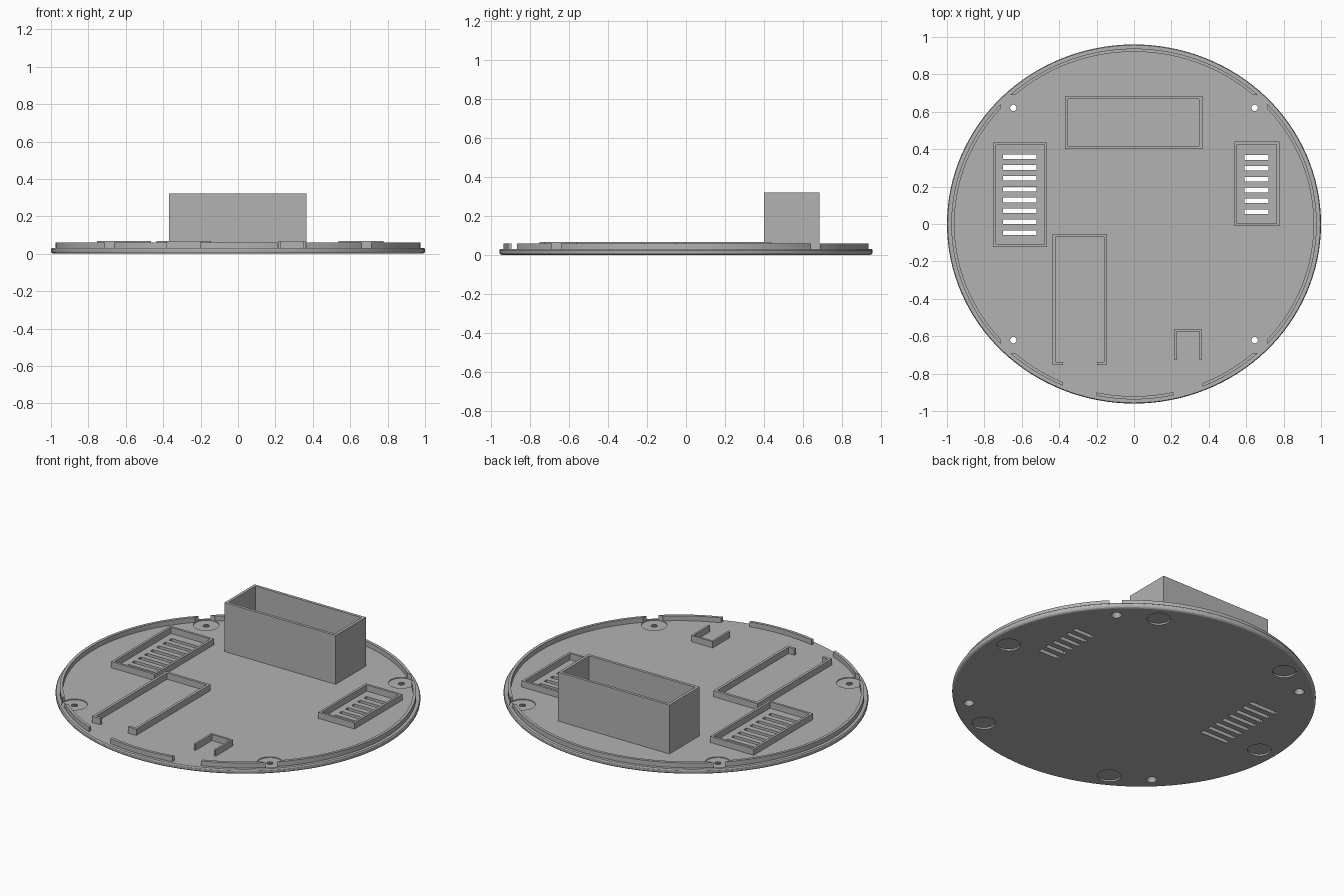
import bpy, bmesh, math
from mathutils import Matrix, Vector

if "Cube" in bpy.data.objects:
    bpy.data.objects.remove(bpy.data.objects["Cube"], do_unlink=True)

grey = bpy.data.materials.new("plain grey")
grey.use_nodes = True
COLOUR = (0.45, 0.45, 0.45, 1)
grey.diffuse_color = COLOUR
grey.node_tree.nodes["Principled BSDF"].inputs["Base Color"].default_value = COLOUR

OVAL = 0.96       # depth of the oval compared with its width
FLOOR = 0.03      # top of the base plate
RIB = 0.067       # top of the low ribs
SEGMENTS = 128


def finish(name, bm, smooth=False):
    bmesh.ops.recalc_face_normals(bm, faces=bm.faces)
    mesh = bpy.data.meshes.new(name)
    bm.to_mesh(mesh)
    bm.free()
    mesh.materials.append(grey)
    obj = bpy.data.objects.new(name, mesh)
    bpy.context.collection.objects.link(obj)
    if smooth:
        shade(obj)
    return obj


def activate(obj):
    bpy.ops.object.select_all(action='DESELECT')
    obj.select_set(True)
    bpy.context.view_layer.objects.active = obj


def shade(obj):
    activate(obj)
    bpy.ops.object.shade_smooth_by_angle(angle=math.radians(25))


def add_box(bm, x0, x1, y0, y1, z0, z1):
    place = Matrix.Translation(((x0 + x1) / 2, (y0 + y1) / 2, (z0 + z1) / 2))
    size = Matrix.Diagonal((x1 - x0, y1 - y0, z1 - z0, 1))
    bmesh.ops.create_cube(bm, size=1, matrix=place @ size)


def add_cone(bm, x, y, r0, r1, z0, z1):
    bmesh.ops.create_cone(bm, cap_ends=True, segments=40, radius1=r0, radius2=r1,
                          depth=z1 - z0, matrix=Matrix.Translation((x, y, (z0 + z1) / 2)))


def oval_loop(bm, radius, inset, z):
    loop = []
    for i in range(SEGMENTS):
        a = math.tau * i / SEGMENTS
        loop.append(bm.verts.new(((radius - inset) * math.cos(a),
                                  (radius * OVAL - inset) * math.sin(a), z)))
    return loop


def bridge(bm, a, b):
    for i in range(SEGMENTS):
        j = (i + 1) % SEGMENTS
        bm.faces.new((a[i], a[j], b[j], b[i]))


def carve(obj, bm):
    cutter = finish("cutter", bm)
    cutter.hide_render = True
    mod = obj.modifiers.new("carve", 'BOOLEAN')
    mod.operation = 'DIFFERENCE'
    mod.solver = 'EXACT'
    mod.object = cutter
    activate(obj)
    bpy.ops.object.modifier_apply(modifier=mod.name)
    bpy.data.objects.remove(cutter, do_unlink=True)


def strip_wall(name, points, thick, z1, closed=False):
    """Wall of even thickness whose outer edge follows points, counter-clockwise."""
    pts = [Vector(p) for p in points]
    n = len(pts)
    inner = []
    for i, p in enumerate(pts):
        shift = Vector((0, 0))
        if closed or i > 0:
            d = (p - pts[i - 1]).normalized()
            shift += Vector((-d.y, d.x))
        if closed or i < n - 1:
            d = (pts[(i + 1) % n] - p).normalized()
            shift += Vector((-d.y, d.x))
        inner.append(p + shift * thick)
    bm = bmesh.new()
    rows = [[bm.verts.new((p.x, p.y, z)) for p in side]
            for side, z in ((pts, FLOOR), (pts, z1), (inner, z1), (inner, FLOOR))]
    for i in range(n if closed else n - 1):
        j = (i + 1) % n
        for k in range(4):
            a, b = rows[k], rows[(k + 1) % 4]
            bm.faces.new((a[i], a[j], b[j], b[i]))
    if not closed:
        for i in (0, n - 1):
            bm.faces.new([row[i] for row in rows])
    return finish(name, bm)


def rect(x0, x1, y0, y1):
    return [(x0, y0), (x1, y0), (x1, y1), (x0, y1)]


screws = [(sx * 0.645, sy * 0.621) for sx in (-1, 1) for sy in (-1, 1)]

# Base plate with a rounded lower edge
bm = bmesh.new()
profile = [(0.012, 0), (0.005, 0.004), (0.001, 0.010), (0, 0.017), (0, 0.024), (0.004, FLOOR)]
loops = [oval_loop(bm, 1, inset, z) for inset, z in profile]
for a, b in zip(loops, loops[1:]):
    bridge(bm, a, b)
bm.faces.new(loops[0])
bm.faces.new(loops[-1])
plate = finish("base_plate", bm)

# Shallow seats around the screw holes
bm = bmesh.new()
for x, y in screws:
    add_cone(bm, x, y, 0.07, 0.07, FLOOR - 0.005, 0.1)
carve(plate, bm)

# Screw holes, foot recesses and vent slots
bm = bmesh.new()
for x, y in screws:
    add_cone(bm, x, y, 0.032, 0.012, -0.005, 0.035)
for i in range(6):
    a = math.tau * i / 6
    add_cone(bm, 0.885 * math.cos(a), 0.85 * math.sin(a), 0.064, 0.064, -0.05, 0.01)
for x0, x1, top, count in ((-0.70, -0.52, 0.36, 8), (0.59, 0.72, 0.356, 6)):
    for i in range(count):
        y = top - i * 0.058
        add_box(bm, x0, x1, y - 0.0125, y + 0.0125, -0.05, 0.1)
carve(plate, bm)
shade(plate)

# Raised rim, broken at the screws and by two front gaps
bm = bmesh.new()
ring = [oval_loop(bm, 0.977, inset, z)
        for inset, z in ((0, FLOOR), (0, 0.059), (0.017, 0.059), (0.017, FLOOR))]
for k in range(4):
    bridge(bm, ring[k], ring[(k + 1) % 4])
rim = finish("rim", bm)
bm = bmesh.new()
for x, y in screws:
    add_cone(bm, x, y, 0.07, 0.07, 0, 0.1)
for x0, x1 in ((-0.38, -0.20), (0.21, 0.365)):
    add_box(bm, x0, x1, -1, -0.8, 0, 0.1)
carve(rim, bm)
shade(rim)

# Tall open box and the two vent frames
strip_wall("tall_box", rect(-0.37, 0.365, 0.40, 0.685), 0.017, 0.322, True)
strip_wall("right_vent_frame", rect(-0.753, -0.465, -0.122, 0.437), 0.014, RIB, True)
strip_wall("left_vent_frame", rect(0.537, 0.777, -0.01, 0.44), 0.014, RIB, True)

# Long open bay with inward lips, and the small bracket
strip_wall("long_bay", [(-0.198, -0.754), (-0.144, -0.754), (-0.144, -0.053),
                        (-0.436, -0.053), (-0.436, -0.754), (-0.38, -0.754)], 0.016, RIB)
strip_wall("small_bracket", [(0.361, -0.727), (0.361, -0.562),
                             (0.217, -0.562), (0.217, -0.727)], 0.012, RIB)
